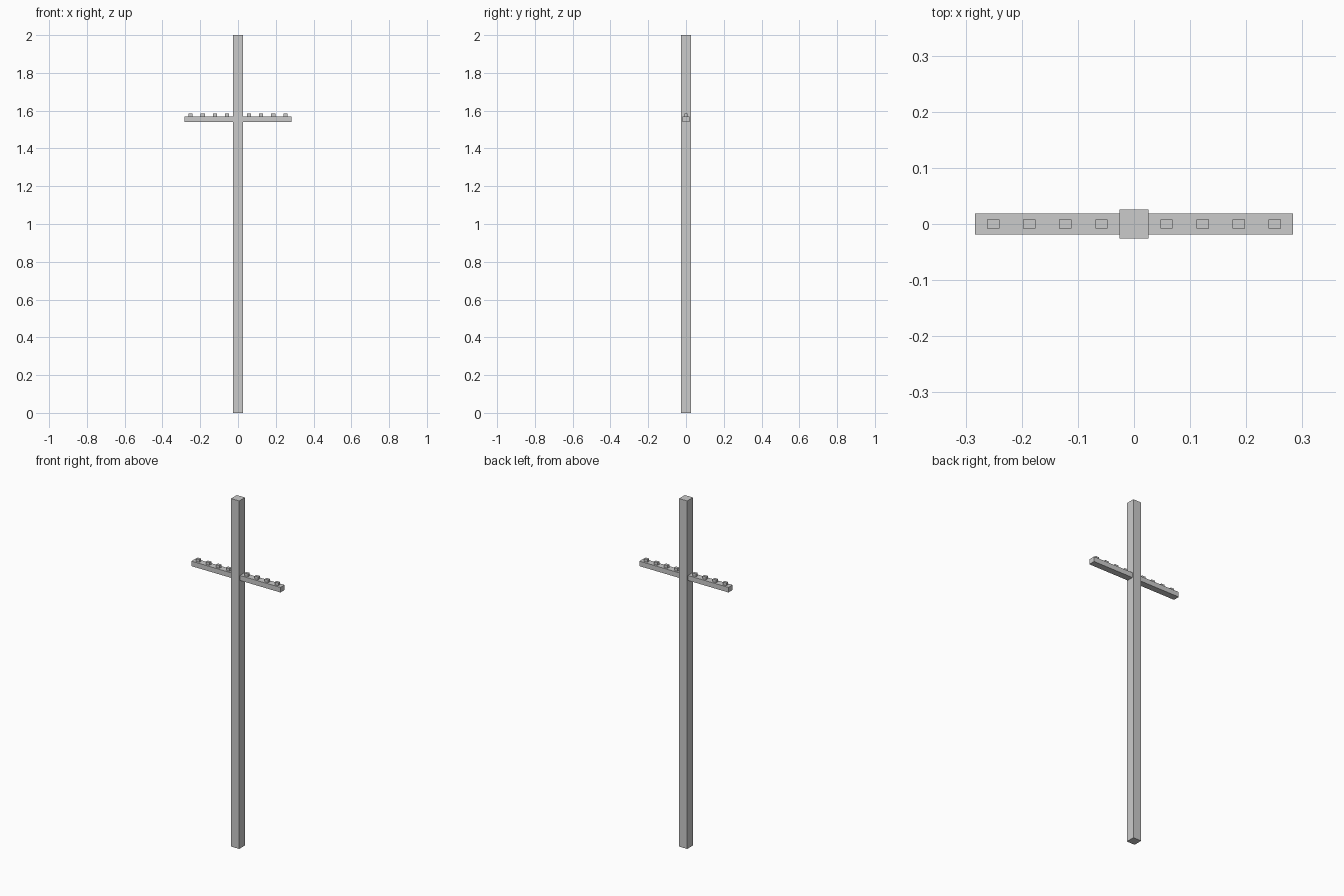
import bpy

if "Cube" in bpy.data.objects:
    bpy.data.objects.remove(bpy.data.objects["Cube"])


def box(name, size, centre):
    """Axis-aligned box with real-size mesh data."""
    bpy.ops.mesh.primitive_cube_add(size=1, location=centre)
    obj = bpy.context.object
    obj.name = name
    obj.scale = size
    bpy.ops.object.transform_apply(location=False, rotation=False, scale=True)
    return obj


# Square upright post
box("post", (0.052, 0.052, 2.0), (0, 0, 1.0))

# Crossarm running through the post
BAR_BOTTOM, BAR_TOP, PEG_TOP = 1.54, 1.569, 1.585
box("crossarm", (0.566, 0.038, BAR_TOP - BAR_BOTTOM),
    (0, 0, (BAR_TOP + BAR_BOTTOM) / 2))

# Four small insulator blocks on each side of the crossarm
for side, label in ((-1, "left"), (1, "right")):
    for i in range(4):
        x = side * (0.058 + i * 0.0643)
        box(f"insulator_{label}_{i + 1}", (0.022, 0.016, PEG_TOP - BAR_TOP),
            (x, 0, (PEG_TOP + BAR_TOP) / 2))
